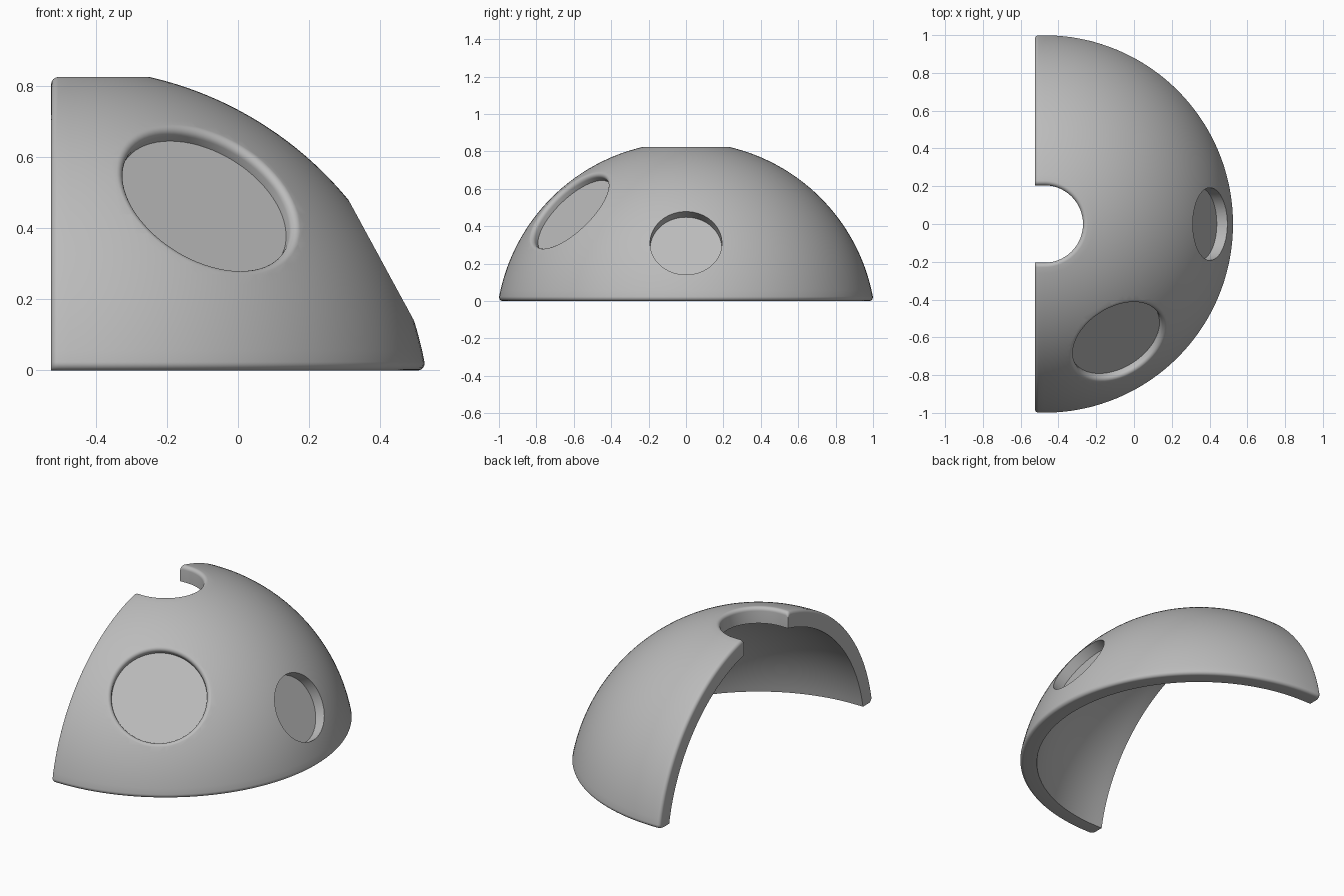
import bpy, bmesh, math
from mathutils import Vector

if "Cube" in bpy.data.objects:
    bpy.data.objects.remove(bpy.data.objects["Cube"])

R_OUT, R_IN, FILLET = 1.017, 0.922, 0.02
NOTCH_R, STRIP = 0.205, 0.05
CENTRE = Vector((-0.475, 0, -0.167))
BASE = -CENTRE.z                      # height of the base plane above the sphere centre
SPIN, ARC, RIBS = 72, 6, 36


def arc(c, r, a, b, n):
    """Points on an arc around c, from angle a to b."""
    return [(c[0] + r * math.cos(a + (b - a) * i / n),
             c[1] + r * math.sin(a + (b - a) * i / n)) for i in range(n + 1)]


def wall_fillet(radius, sphere):
    """Rounded edge between an upright wall and the sphere, starting on the wall."""
    x = radius + FILLET
    c = (x, math.sqrt((sphere - FILLET) ** 2 - x * x))
    end = math.atan2(c[1], c[0])
    return arc(c, FILLET, math.pi, end, ARC), end


def section(inset):
    """Closed outline of the shell wall, with the outside moved in by inset."""
    sphere = R_OUT - inset
    z = BASE + FILLET
    c = (math.sqrt((sphere - FILLET) ** 2 - z * z), z)
    low = math.atan2(c[1], c[0])
    top, high = wall_fillet(NOTCH_R, sphere)
    outer = arc((0, 0), sphere, low, high, RIBS)[1:-1]
    inner = arc((0, 0), R_IN, math.acos(NOTCH_R / R_IN), math.asin(BASE / R_IN), RIBS)
    return arc(c, FILLET, -math.pi / 2, low, ARC) + outer + top[::-1] + inner


def finish(bm, name):
    bmesh.ops.recalc_face_normals(bm, faces=bm.faces)
    mesh = bpy.data.meshes.new(name)
    bm.to_mesh(mesh)
    bm.free()
    obj = bpy.data.objects.new(name, mesh)
    bpy.context.collection.objects.link(obj)
    return obj


def make_shell():
    """Half turn of the wall outline, with a short straight strip at each end."""
    # strip steps: distance beyond the half turn, and edge rounding
    steps = [(0.0, 0.0)]
    for i in range(ARC + 1):
        a = math.pi / 2 * i / ARC
        steps.append((STRIP - FILLET * (1 - math.sin(a)), FILLET * (1 - math.cos(a))))
    rings = [(-math.pi / 2, d, s) for d, s in reversed(steps[1:])]
    rings += [(math.pi * (i / SPIN - 0.5), 0, 0) for i in range(SPIN + 1)]
    rings += [(math.pi / 2, d, s) for d, s in steps[1:]]
    bm = bmesh.new()
    loops = []
    for angle, shift, inset in rings:
        loops.append([bm.verts.new(CENTRE + Vector((r * math.cos(angle) - shift,
                                                    r * math.sin(angle), h)))
                      for r, h in section(inset)])
    for a, b in zip(loops, loops[1:]):
        for i in range(len(a)):
            bm.faces.new((a[i - 1], a[i], b[i], b[i - 1]))
    bm.faces.new(loops[0])
    bm.faces.new(loops[-1])
    return finish(bm, "dome_shell")


def make_cutter(name, direction, radius, floor, rounded):
    """Turned plug along a line from the sphere centre."""
    profile = [(0, floor), (radius, floor)]
    if rounded:
        edge, end = wall_fillet(radius, R_OUT)
        r, h = edge[-1]
        edge.append((r + 0.1 * math.sin(end), h - 0.1 * math.cos(end)))
        profile += edge
        profile.append((edge[-1][0], 1.2))
    else:
        profile.append((radius, 1.2))
    profile.append((0, 1.2))
    bm = bmesh.new()
    verts = [bm.verts.new((r, 0, h)) for r, h in profile]
    edges = [bm.edges.new(pair) for pair in zip(verts, verts[1:])]
    bmesh.ops.spin(bm, geom=verts + edges, axis=(0, 0, 1), cent=(0, 0, 0),
                   angle=math.tau, steps=72, use_duplicate=False)
    bmesh.ops.remove_doubles(bm, verts=bm.verts, dist=1e-5)
    turn = Vector(direction).to_track_quat("Z", "Y").to_matrix()
    bmesh.ops.transform(bm, matrix=turn.to_4x4(), verts=bm.verts)
    bmesh.ops.translate(bm, vec=CENTRE, verts=bm.verts)
    return finish(bm, name)


shell = make_shell()

# Round flat-bottomed pockets: a wide one with a soft rim, a small one with a crisp rim
cutters = [make_cutter("large_pocket_cutter", (0.401, -0.634, 0.662), 0.257, 0.935, True),
           make_cutter("small_pocket_cutter", (0.879, 0, 0.477), 0.192, 0.935, False)]
bpy.context.view_layer.objects.active = shell
shell.select_set(True)
for cutter in cutters:
    mod = shell.modifiers.new("pocket", "BOOLEAN")
    mod.operation = "DIFFERENCE"
    mod.solver = "EXACT"
    mod.object = cutter
    bpy.ops.object.modifier_apply(modifier=mod.name)
    bpy.data.objects.remove(cutter)

# Plain grey finish
grey = bpy.data.materials.new("plain_grey")
grey.use_nodes = True
colour = (0.5, 0.5, 0.5, 1)
grey.diffuse_color = colour
grey.node_tree.nodes["Principled BSDF"].inputs["Base Color"].default_value = colour
shell.data.materials.clear()
shell.data.materials.append(grey)
bpy.ops.object.select_all(action="DESELECT")
shell.select_set(True)
bpy.ops.object.shade_smooth_by_angle(angle=math.radians(30))
